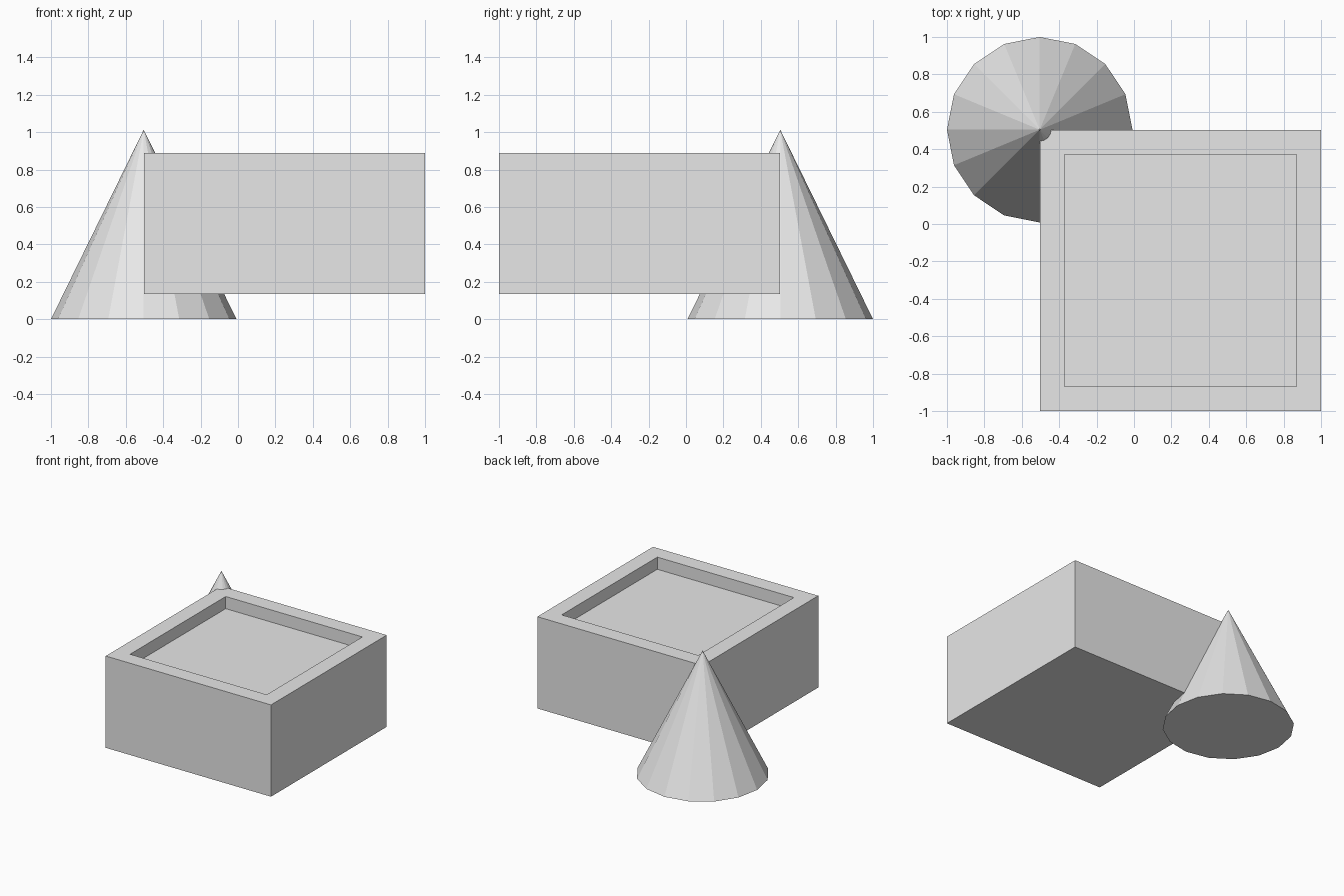
import bpy
import bmesh
from mathutils import Vector

if "Cube" in bpy.data.objects:
    bpy.data.objects.remove(bpy.data.objects["Cube"])

grey = bpy.data.materials.new("light grey")
grey.diffuse_color = (0.8, 0.8, 0.8, 1)
grey.use_nodes = True
grey.node_tree.nodes["Principled BSDF"].inputs["Base Color"].default_value = grey.diffuse_color


def make_object(name, bm):
    mesh = bpy.data.meshes.new(name)
    bm.to_mesh(mesh)
    bm.free()
    mesh.materials.append(grey)
    obj = bpy.data.objects.new(name, mesh)
    bpy.context.collection.objects.link(obj)
    return obj


# Square block with a shallow square recess in its top
bm = bmesh.new()
bmesh.ops.create_cube(bm, size=1)
bmesh.ops.scale(bm, vec=(1.502, 1.502, 0.754), verts=bm.verts)
bmesh.ops.translate(bm, vec=(0.249, -0.249, 0.511), verts=bm.verts)
top = max(bm.faces, key=lambda f: f.calc_center_median().z)
bmesh.ops.inset_region(bm, faces=[top], thickness=0.184)
# Extrude the inset face so the recess gets upright walls
floor = bmesh.ops.extrude_discrete_faces(bm, faces=[top])["faces"][0]
bmesh.ops.translate(bm, vec=Vector((0, 0, -0.1)), verts=floor.verts)
bmesh.ops.recalc_face_normals(bm, faces=bm.faces)
make_object("recessed_block", bm)

# Sixteen-sided cone standing at the back left corner of the block
bm = bmesh.new()
bmesh.ops.create_cone(bm, cap_ends=True, segments=16,
                      radius1=0.496, radius2=0, depth=1.013)
bmesh.ops.remove_doubles(bm, verts=bm.verts, dist=0.0001)
bmesh.ops.translate(bm, vec=(-0.504, 0.504, 0.5065), verts=bm.verts)
make_object("corner_cone", bm)
